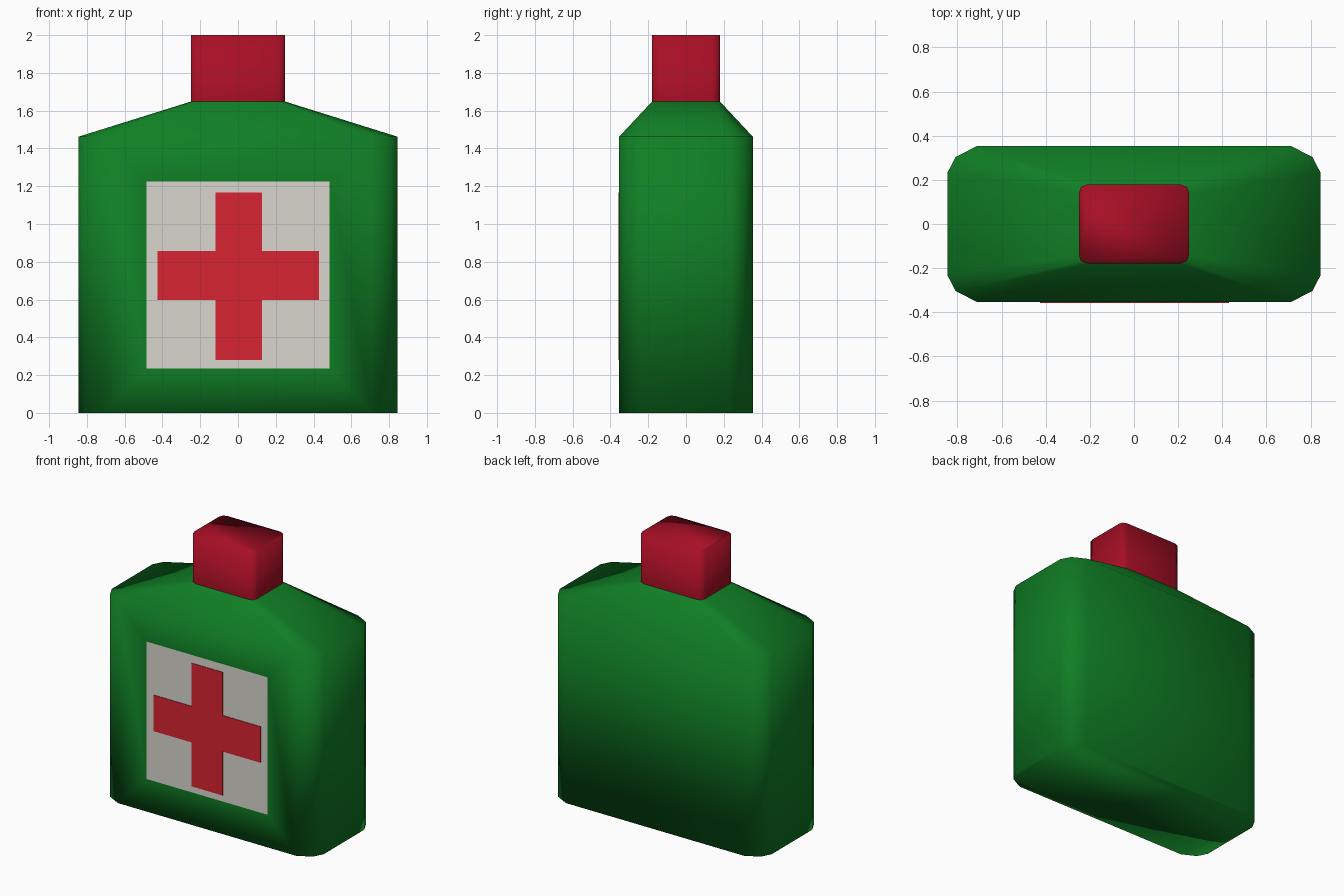
import bpy, bmesh

if "Cube" in bpy.data.objects:
    bpy.data.objects.remove(bpy.data.objects["Cube"])


def material(name, rgb):
    m = bpy.data.materials.new(name)
    m.diffuse_color = (*rgb, 1.0)
    m.use_nodes = True
    m.node_tree.nodes["Principled BSDF"].inputs["Base Color"].default_value = m.diffuse_color
    return m


green = material("bottle green", (0.005, 0.21, 0.018))
cap_red = material("cap red", (0.39, 0.0045, 0.018))
cream = material("label cream", (0.70, 0.67, 0.61))
cross_red = material("cross red", (0.68, 0.017, 0.032))


def ring(bm, corner, z):
    """Rectangle with chamfered corners, from the points of its +x +y corner."""
    pts = list(corner)
    pts += [(-x, y) for x, y in reversed(corner)]
    pts += [(-x, -y) for x, y in corner]
    pts += [(x, -y) for x, y in reversed(corner)]
    return [bm.verts.new((x, y, z)) for x, y in pts]


def loft(bm, rings):
    for a, b in zip(rings, rings[1:]):
        n = len(a)
        for i in range(n):
            j = (i + 1) % n
            bm.faces.new((a[i], a[j], b[j], b[i]))


def finish(bm, name, mats, smooth):
    bmesh.ops.recalc_face_normals(bm, faces=bm.faces[:])
    for f in bm.faces:
        f.smooth = smooth
    me = bpy.data.meshes.new(name)
    bm.to_mesh(me)
    bm.free()
    for m in mats:
        me.materials.append(m)
    ob = bpy.data.objects.new(name, me)
    bpy.context.collection.objects.link(ob)
    return ob


BODY = [(0.845, 0.232), (0.808, 0.303), (0.71, 0.354)]
NECK = [(0.25, 0.14), (0.24, 0.168), (0.21, 0.18)]

# Bottle body: straight sides, sloping shoulders, label inset in the front
bm = bmesh.new()
rings = [ring(bm, BODY, 0), ring(bm, BODY, 1.462), ring(bm, NECK, 1.648)]
loft(bm, rings)
bm.faces.new(list(reversed(rings[0])))
bmesh.ops.recalc_face_normals(bm, faces=bm.faces[:])
front = min((f for f in bm.faces if abs(f.normal.y) > 0.99),
            key=lambda f: f.calc_center_median().y)
bmesh.ops.inset_individual(bm, faces=[front], thickness=0.23)
for v in front.verts:
    v.co.x = 0.484 if v.co.x > 0 else -0.484
    v.co.z = 1.226 if v.co.z > 0.7 else 0.235
front.material_index = 1
finish(bm, "bottle_body", [green, cream], True)

# Cap
bm = bmesh.new()
rings = [ring(bm, NECK, 1.648), ring(bm, NECK, 2.0)]
loft(bm, rings)
bm.faces.new(rings[1])
finish(bm, "cap", [cap_red], True)

# Cross: thin plate on the label
L, R, B, T = -0.425, 0.43, 0.28, 1.168
l, r, b, t = -0.12, 0.127, 0.597, 0.857
outline = [(l, B), (r, B), (r, b), (R, b), (R, t), (r, t),
           (r, T), (l, T), (l, t), (L, t), (L, b), (l, b)]
bm = bmesh.new()
face = bm.faces.new([bm.verts.new((x, -0.353, z)) for x, z in outline])
ext = bmesh.ops.extrude_face_region(bm, geom=[face])
for v in ext["geom"]:
    if isinstance(v, bmesh.types.BMVert):
        v.co.y = -0.358
finish(bm, "label_cross", [cross_red], False)
